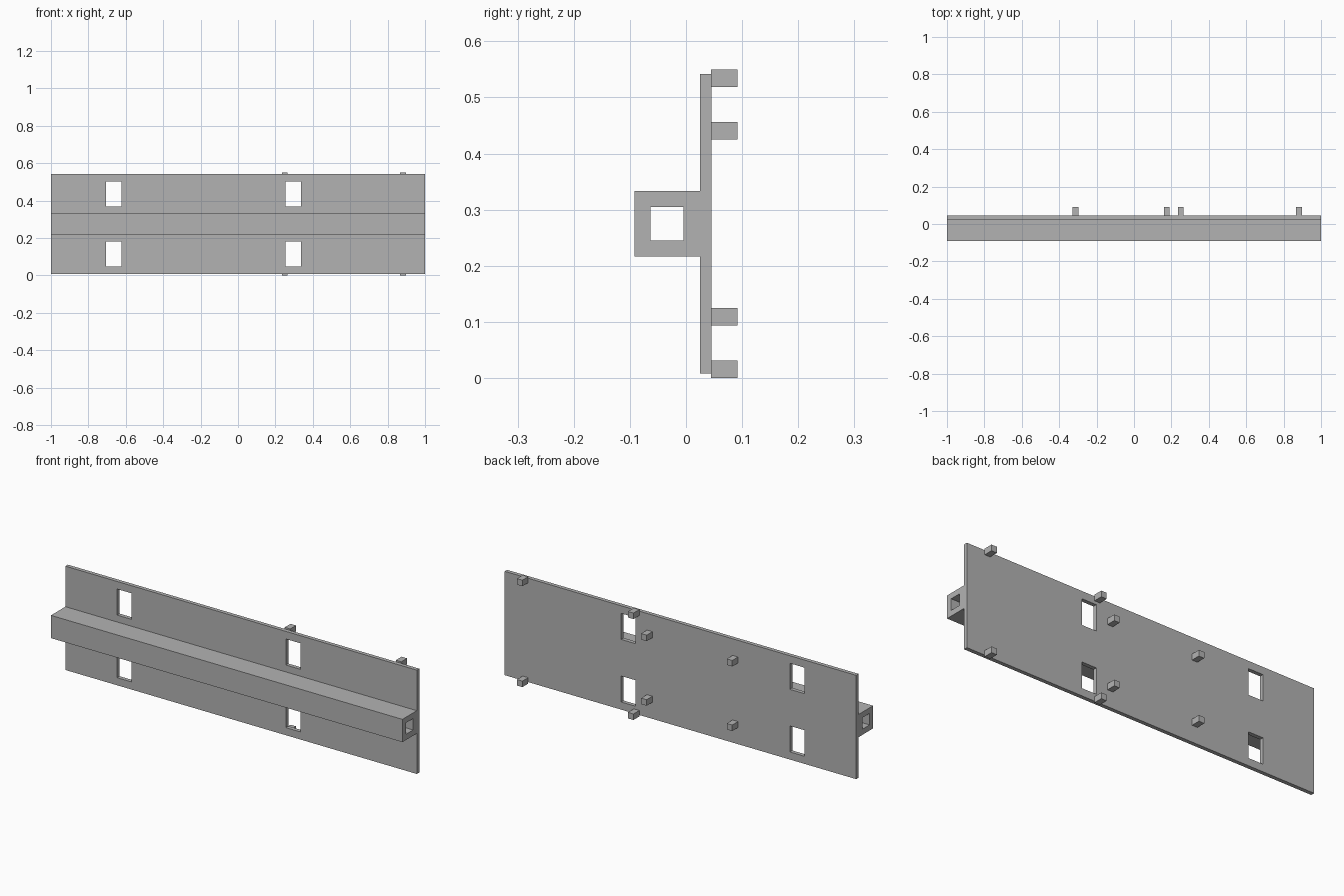
import bpy
import bmesh
from mathutils import Matrix, Vector

default_cube = bpy.data.objects.get("Cube")
if default_cube:
    bpy.data.objects.remove(default_cube, do_unlink=True)

# Single plain grey
grey = bpy.data.materials.new("plain grey")
grey.use_nodes = True
grey.diffuse_color = (0.45, 0.45, 0.45, 1)
grey.node_tree.nodes["Principled BSDF"].inputs["Base Color"].default_value = grey.diffuse_color


def boxes(name, bounds):
    """One object from boxes given as (x range, y range, z range)."""
    bm = bmesh.new()
    for ranges in bounds:
        low, high = (Vector(corner) for corner in zip(*ranges))
        place = Matrix.Translation((low + high) / 2) @ Matrix.Diagonal((*(high - low), 1))
        bmesh.ops.create_cube(bm, size=1, matrix=place)
    mesh = bpy.data.meshes.new(name)
    bm.to_mesh(mesh)
    bm.free()
    mesh.materials.append(grey)
    obj = bpy.data.objects.new(name, mesh)
    bpy.context.collection.objects.link(obj)
    return obj


def cut(obj, bounds):
    """Cut box-shaped openings and discard the cutter."""
    cutter = boxes("cutter", bounds)
    cutter.hide_render = True
    mod = obj.modifiers.new("openings", "BOOLEAN")
    mod.operation = "DIFFERENCE"
    mod.solver = "EXACT"
    mod.object = cutter
    bpy.context.view_layer.objects.active = obj
    bpy.ops.object.modifier_apply(modifier=mod.name)
    bpy.data.objects.remove(cutter, do_unlink=True)


def around(centre, size):
    return (centre - size / 2, centre + size / 2)


MID = 0.275
FRONT, BACK = 0.025, 0.045
LENGTH = (-1, 1)

# Back plate with four rectangular windows
plate = boxes("back_plate", [(LENGTH, (FRONT, BACK), around(MID, 0.534))])
cut(plate, [(around(x, 0.083), (-0.02, 0.2), around(MID + side * 0.161, 0.134))
            for x in (-0.664, 0.296) for side in (-1, 1)])

# Hollow square rail along the front
rail = boxes("square_rail", [(LENGTH, (-0.092, FRONT), around(MID, 0.117))])
cut(rail, [((-1.1, 1.1), around(-0.034, 0.059), around(MID, 0.059))])

# Locating pegs on the back, mirrored above and below the middle
for row, xs, offset in (("outer", (0.25, 0.882), 0.2595),
                        ("inner", (-0.312, 0.175), 0.166)):
    boxes(row + "_pegs", [(around(x, 0.031), (BACK, 0.092), around(MID + side * offset, 0.031))
                          for x in xs for side in (-1, 1)])
